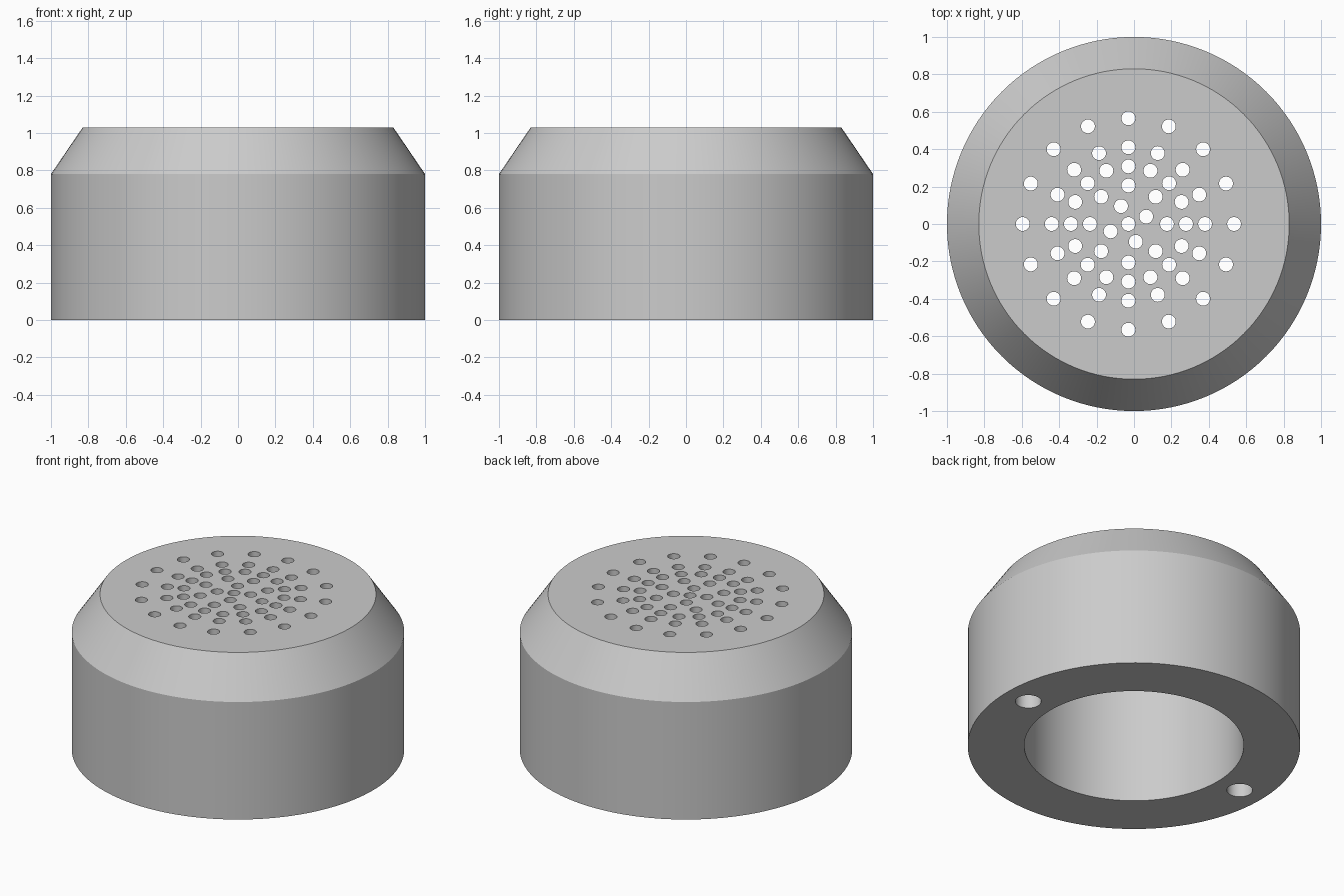
import bpy, bmesh, math
from mathutils import Matrix

cube = bpy.data.objects.get("Cube")
if cube:
    bpy.data.objects.remove(cube, do_unlink=True)

SEGMENTS = 128
HOLE_SIDES = 32
HEIGHT = 1.03
CEILING = 0.82

grey = bpy.data.materials.new("plain_grey")
grey.use_nodes = True
colour = (0.6, 0.6, 0.6, 1)
grey.diffuse_color = colour
grey.node_tree.nodes["Principled BSDF"].inputs["Base Color"].default_value = colour


def add_object(name, bm):
    bmesh.ops.recalc_face_normals(bm, faces=bm.faces)
    mesh = bpy.data.meshes.new(name)
    bm.to_mesh(mesh)
    bm.free()
    mesh.materials.append(grey)
    obj = bpy.data.objects.new(name, mesh)
    bpy.context.collection.objects.link(obj)
    return obj


def lathe(name, profile):
    """Turn a radius/height profile and close both ends with discs."""
    bm = bmesh.new()
    rings = []
    for r, z in profile:
        angles = [math.tau * i / SEGMENTS for i in range(SEGMENTS)]
        rings.append([bm.verts.new((r * math.cos(a), r * math.sin(a), z)) for a in angles])
    for low, high in zip(rings, rings[1:]):
        for i in range(SEGMENTS):
            j = (i + 1) % SEGMENTS
            bm.faces.new((low[i], low[j], high[j], high[i]))
    bm.faces.new(rings[0])
    bm.faces.new(rings[-1])
    return add_object(name, bm)


def add_drill(bm, x, y, radius, z0, z1):
    bmesh.ops.create_cone(bm, cap_ends=True, segments=HOLE_SIDES, radius1=radius,
                          radius2=radius, depth=z1 - z0,
                          matrix=Matrix.Translation((x, y, (z0 + z1) / 2)))


# Hollow cap: cavity ceiling, cavity wall, base rim, outer wall, bevel, top
cap = lathe("perforated_cap", [(0.66, CEILING), (0.66, 0), (1, 0),
                               (1, 0.78), (0.83, HEIGHT)])

# Perforations: rings of (radius, count, starting angle) around a slightly offset centre
drills = bmesh.new()
hole_rings = [(0, 1, 0), (0.103, 4, 22.5), (0.206, 8, 0),
              (0.308, 16, 0), (0.41, 16, 0), (0.565, 16, 0)]
for ring_radius, count, start in hole_rings:
    for i in range(count):
        a = math.radians(start) + math.tau * i / count
        add_drill(drills, -0.03 + ring_radius * math.cos(a), ring_radius * math.sin(a),
                  0.037, CEILING - 0.1, HEIGHT + 0.1)

# Blind screw holes in the base rim
for side in (-1, 1):
    add_drill(drills, side * 0.83, 0, 0.078, -0.1, 0.4)

cutter = add_object("hole_cutter", drills)
cutter.hide_render = True

# Cut the holes, then shade smooth with sharp rims
cut = cap.modifiers.new("holes", 'BOOLEAN')
cut.operation = 'DIFFERENCE'
cut.solver = 'EXACT'
cut.object = cutter
bpy.ops.object.select_all(action='DESELECT')
cap.select_set(True)
bpy.context.view_layer.objects.active = cap
bpy.ops.object.modifier_apply(modifier=cut.name)
bpy.data.objects.remove(cutter, do_unlink=True)
bpy.ops.object.shade_smooth_by_angle(angle=math.radians(25))
